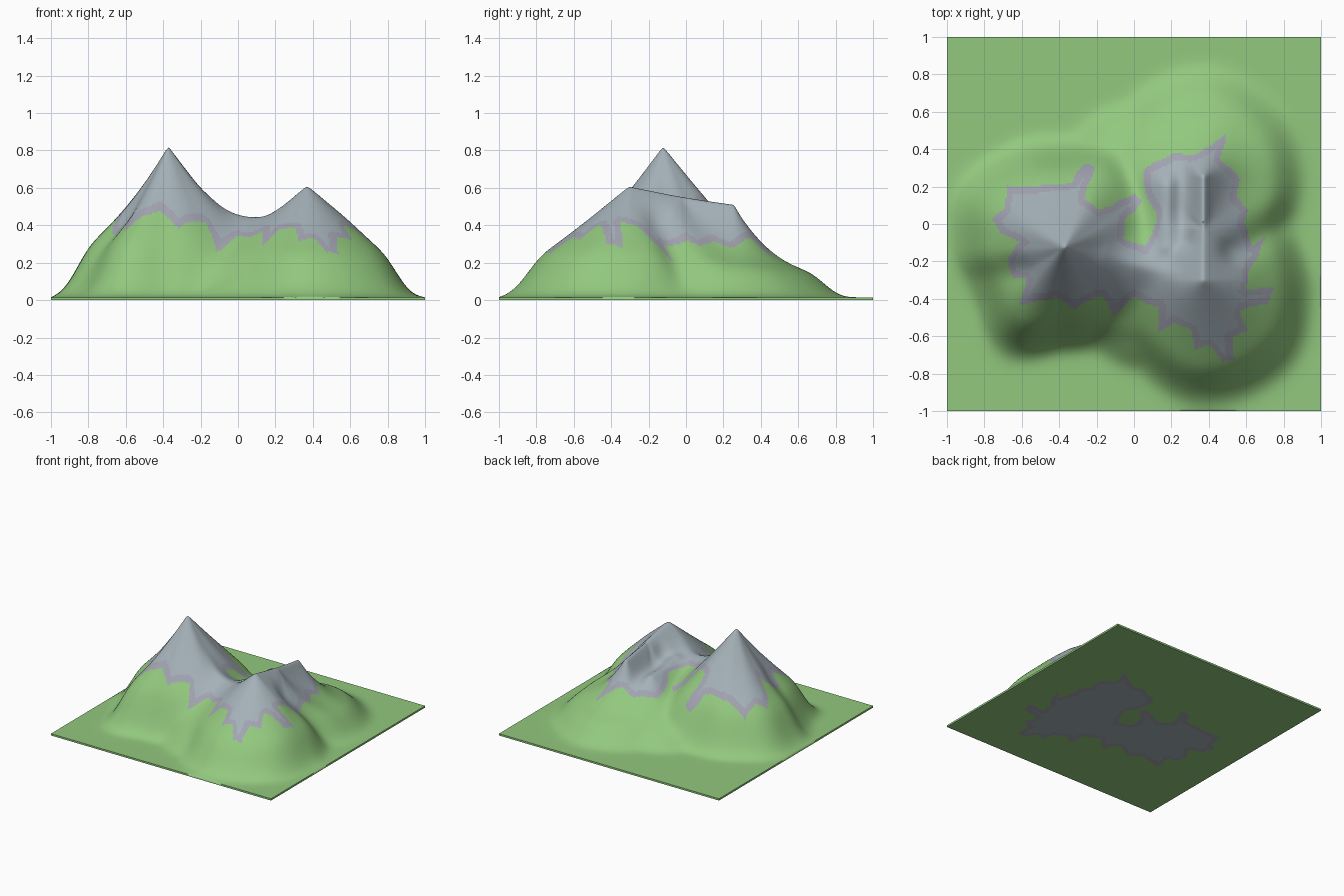
import bpy, bmesh, math
from mathutils import Vector, noise
from mathutils.geometry import intersect_point_line

if "Cube" in bpy.data.objects:
    bpy.data.objects.remove(bpy.data.objects["Cube"])

N = 200          # grid cells per side
BASE = 0.015     # slab thickness


def material(name, rgb):
    m = bpy.data.materials.new(name)
    m.diffuse_color = (*rgb, 1)
    m.use_nodes = True
    m.node_tree.nodes["Principled BSDF"].inputs["Base Color"].default_value = m.diffuse_color
    return m


# Each ridge: start (x, y, height), end, foot distance every 30 degrees from +x,
# crest rounding, (sag amount, sag direction in degrees)
RIDGES = [
    # tall main peak
    ((-0.37, -0.12, 0.800), (-0.375, -0.125, 0.800),
     [.57, .62, .68, .59, .62, .66, .61, .57, .68, .57, .58, .62], .003, (.10, 180)),
    # long second ridge
    ((0.37, -0.30, 0.59), (0.37, 0.25, 0.495),
     [.51, .55, .56, .60, .58, .44, .46, .48, .60, .69, .68, .60], .008, (.33, 90)),
    # low side ridge next to the second ridge
    ((0.17, -0.12, 0.41), (0.18, 0.20, 0.40), [.38] * 12, .03, (0, 0)),
    # saddle joining the two
    ((-0.15, -0.17, 0.46), (0.22, -0.27, 0.41), [.48] * 12, .04, (0, 0)),
    # low shoulders filling the valleys behind and in front
    ((0.0, 0.08, 0.22), (0.02, 0.24, 0.22), [.38] * 12, .05, (0, 0)),
    ((0.0, -0.35, 0.24), (0.08, -0.40, 0.24), [.36] * 12, .05, (0, 0)),
]

# Gullies: start, end, width, depth
GULLIES = [
    ((0.54, -0.14), (0.84, 0.02), .07, .06),
    ((0.27, -0.08), (0.27, 0.26), .045, .04),
    ((-0.62, -0.25), (-0.86, -0.29), .07, .04),
]

# Outline of the bare rock seen from above
ROCK = [(-.77, .03), (-.69, .08), (-.68, .20), (-.45, .20), (-.33, .22), (-.25, .33), (-.20, .31),
        (-.27, .15), (-.20, .08), (0, .15), (.06, .12), (-.05, .03), (-.05, -.08), (.05, -.13),
        (.10, -.05), (.12, .06), (.04, .22), (.06, .29), (.20, .38), (.30, .36), (.48, .48),
        (.46, .36), (.57, .25), (.55, .15), (.60, .08), (.58, 0), (.62, -.12), (.71, -.06),
        (.61, -.27), (.60, -.36), (.74, -.35), (.72, -.43), (.57, -.46), (.60, -.56), (.52, -.60),
        (.53, -.73), (.46, -.75), (.40, -.65), (.32, -.67), (.30, -.58), (.21, -.52), (.13, -.58),
        (.12, -.45), (0, -.40), (-.10, -.49), (-.18, -.38), (-.31, -.46), (-.42, -.38),
        (-.60, -.43), (-.57, -.30), (-.66, -.28), (-.67, -.18), (-.60, -.10), (-.72, -.05)]


def nearest(p, a, b):
    d = b - a
    k = max(0.0, min(1.0, (p - a).dot(d) / d.length_squared))
    return k, (p - a - d * k).length


def foot(table, angle):
    a = (angle / math.tau * 12) % 12
    i = int(a)
    f = a - i
    f = f * f * (3 - 2 * f)
    return 1.03 * (table[i % 12] * (1 - f) + table[(i + 1) % 12] * f)


def slope(t):
    """Nearly straight flank with a rounded foot."""
    if t >= 1:
        return 0.0
    s = min(1.0, (1 - t) / 0.36)
    return (1 - t + 0.1 * t * t) * s * s * (3 - 2 * s)


def height(x, y):
    total = 0.0
    p = Vector((x, y))
    for a, b, table, rnd, (sag, way) in RIDGES:
        pa, pb = Vector(a[:2]), Vector(b[:2])
        k, dist = nearest(p, pa, pb)
        dist = math.hypot(dist, rnd) - rnd
        mid = (pa + pb) / 2
        ang = math.atan2(y - mid.y, x - mid.x)
        t = min(1.0, dist / foot(table, ang))
        soft = max(0.0, math.cos(ang - math.radians(way)))
        crest = a[2] + (b[2] - a[2]) * k - 0.06 * (a[2] - b[2]) * math.sin(math.pi * k)
        total += (crest * slope(t) * (1 - sag * soft * math.sin(math.pi * t))) ** 8
    h = total ** 0.125
    for a, b, w, depth in GULLIES:
        k, dist = nearest(p, Vector(a), Vector(b))
        h -= depth * math.exp(-(dist / w) ** 2) * min(1.0, h / 0.15)
    return max(0.0, h)


def weathered():
    """Height grid with the lower flanks blurred and the crests left crisp."""
    raw = [[height(-1 + 2 * i / N, -1 + 2 * j / N) for i in range(N + 1)] for j in range(N + 1)]
    soft = [row[:] for row in raw]
    for _ in range(24):
        old = soft
        soft = [row[:] for row in old]
        for j in range(1, N):
            up, mid, dn = old[j + 1], old[j], old[j - 1]
            soft[j][1:N] = [(up[i] + dn[i] + mid[i - 1] + mid[i + 1]) / 4 for i in range(1, N)]
    for j in range(N + 1):
        for i in range(N + 1):
            w = max(0.0, min(1.0, (0.48 - raw[j][i]) / 0.15))
            raw[j][i] += (soft[j][i] - raw[j][i]) * w
    return raw


def colour(x, y):
    """Grey rock inside the outline, mauve along its fringe, grass outside."""
    if abs(x) > 0.9 or abs(y) > 0.9:
        return 0
    n = Vector((x * 9, y * 9, 3.7))
    p = Vector((x + 0.02 * noise.noise(n), y + 0.02 * noise.noise(n + Vector((0, 0, 9)))))
    inside, edge = False, 9.0
    for (ax, ay), (bx, by) in zip(ROCK, ROCK[1:] + ROCK[:1]):
        edge = min(edge, nearest(p, Vector((ax, ay)), Vector((bx, by)))[1])
        if (ay > p.y) != (by > p.y) and p.x < ax + (p.y - ay) / (by - ay) * (bx - ax):
            inside = not inside
    if not inside:
        return 0
    return 2 if edge < 0.035 else 1


# Flat slab whose top is raised into the mountains
grid = weathered()
bm = bmesh.new()
bmesh.ops.create_grid(bm, x_segments=N, y_segments=N, size=1)
ext = bmesh.ops.extrude_face_region(bm, geom=bm.faces[:], use_keep_orig=True)
for v in ext["geom"]:
    if isinstance(v, bmesh.types.BMVert):
        v.co.z = BASE + grid[round((v.co.y + 1) * N / 2)][round((v.co.x + 1) * N / 2)]
bmesh.ops.recalc_face_normals(bm, faces=bm.faces[:])
cache = {}
for f in bm.faces:
    c = f.calc_center_median()
    key = (round(c.x, 3), round(c.y, 3))
    if key not in cache:
        cache[key] = colour(*key)
    f.material_index = cache[key]

mesh = bpy.data.meshes.new("mountain_terrain")
bm.to_mesh(mesh)
bm.free()
mesh.materials.append(material("grass_green", (0.29, 0.58, 0.21)))
mesh.materials.append(material("rock_grey", (0.37, 0.44, 0.48)))
mesh.materials.append(material("rock_mauve", (0.36, 0.365, 0.44)))
obj = bpy.data.objects.new("mountain_terrain", mesh)
bpy.context.collection.objects.link(obj)
bpy.context.view_layer.objects.active = obj
obj.select_set(True)
bpy.ops.object.shade_smooth_by_angle(angle=math.radians(80))
